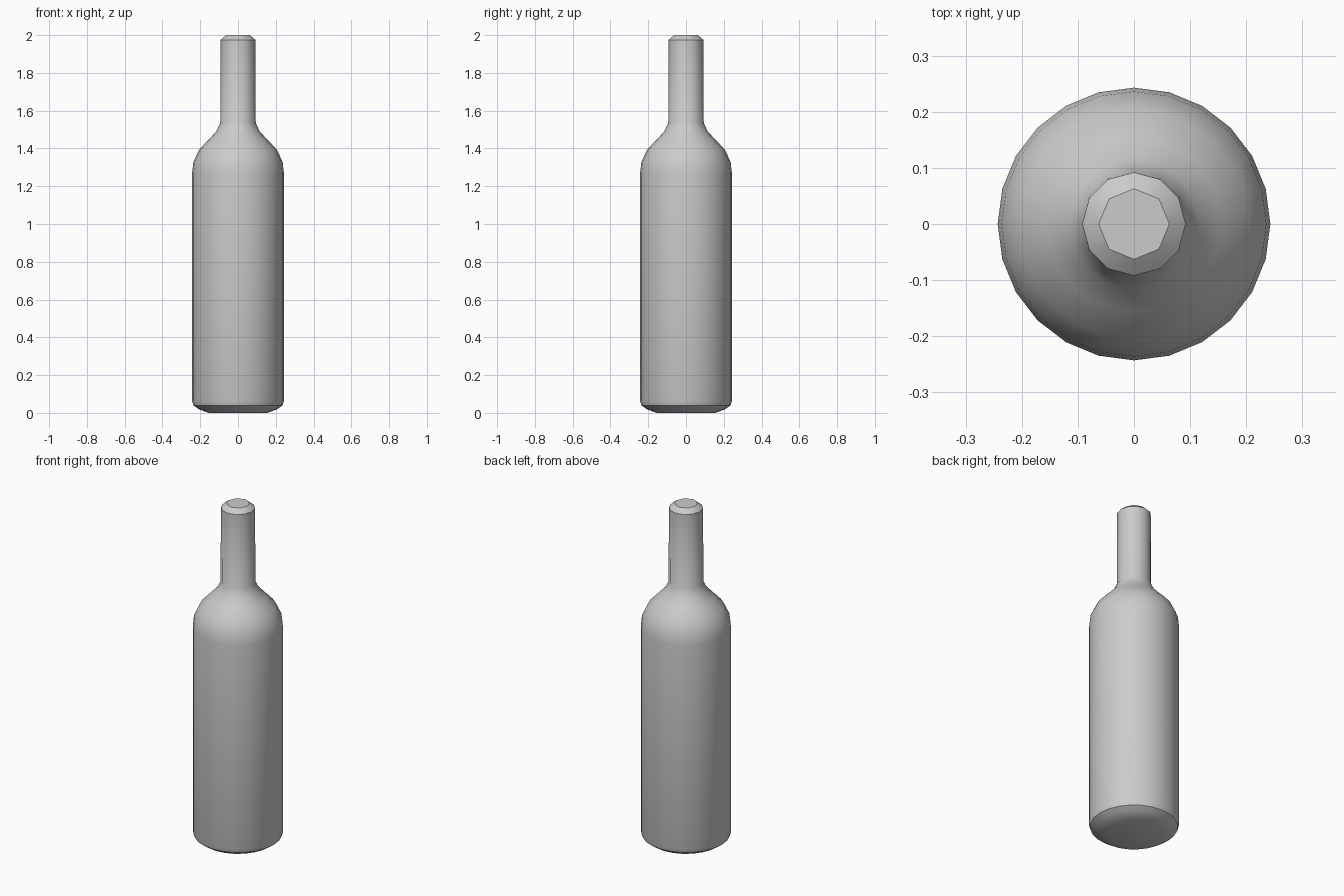
import bpy, bmesh, math

cube = bpy.data.objects.get("Cube")
if cube:
    bpy.data.objects.remove(cube, do_unlink=True)

# Single grey material
grey = bpy.data.materials.new("bottle grey")
grey.use_nodes = True
colour = (0.6, 0.6, 0.6, 1)
grey.diffuse_color = colour
grey.node_tree.nodes["Principled BSDF"].inputs["Base Color"].default_value = colour

BODY, NECK, LIP = 24, 12, 8

# Bottle outline from base to lip: radius, height, number of sides
profile = [
    (0.155, 0.0, BODY), (0.205, 0.018, BODY), (0.236, 0.04, BODY),
    (0.243, 0.062, BODY), (0.243, 1.27, BODY), (0.236, 1.33, BODY),
    (0.205, 1.395, BODY), (0.155, 1.447, BODY), (0.115, 1.49, BODY),
    (0.094, 1.535, NECK), (0.092, 1.975, NECK), (0.063, 2.0, LIP),
]


def ring(bm, radius, height, sides):
    """Add one closed ring of edges."""
    verts = []
    for i in range(sides):
        a = math.tau * i / sides
        verts.append(bm.verts.new((radius * math.cos(a), radius * math.sin(a), height)))
    edges = [bm.edges.new((verts[i - 1], verts[i])) for i in range(sides)]
    return verts, edges


# Bottle skin
bm = bmesh.new()
rings = [ring(bm, *p) for p in profile]
for (_, low), (_, high) in zip(rings, rings[1:]):
    bmesh.ops.bridge_loops(bm, edges=low + high)

# Flat base and flat lip
bm.faces.new(rings[0][0][::-1])
bm.faces.new(rings[-1][0])
bmesh.ops.recalc_face_normals(bm, faces=bm.faces)

mesh = bpy.data.meshes.new("bottle")
bm.to_mesh(mesh)
bm.free()
mesh.materials.append(grey)
bottle = bpy.data.objects.new("bottle", mesh)
bpy.context.collection.objects.link(bottle)

# Smooth glass with crisp lip and base edges
bpy.ops.object.select_all(action="DESELECT")
bottle.select_set(True)
bpy.context.view_layer.objects.active = bottle
bpy.ops.object.shade_smooth_by_angle(angle=math.radians(31))
